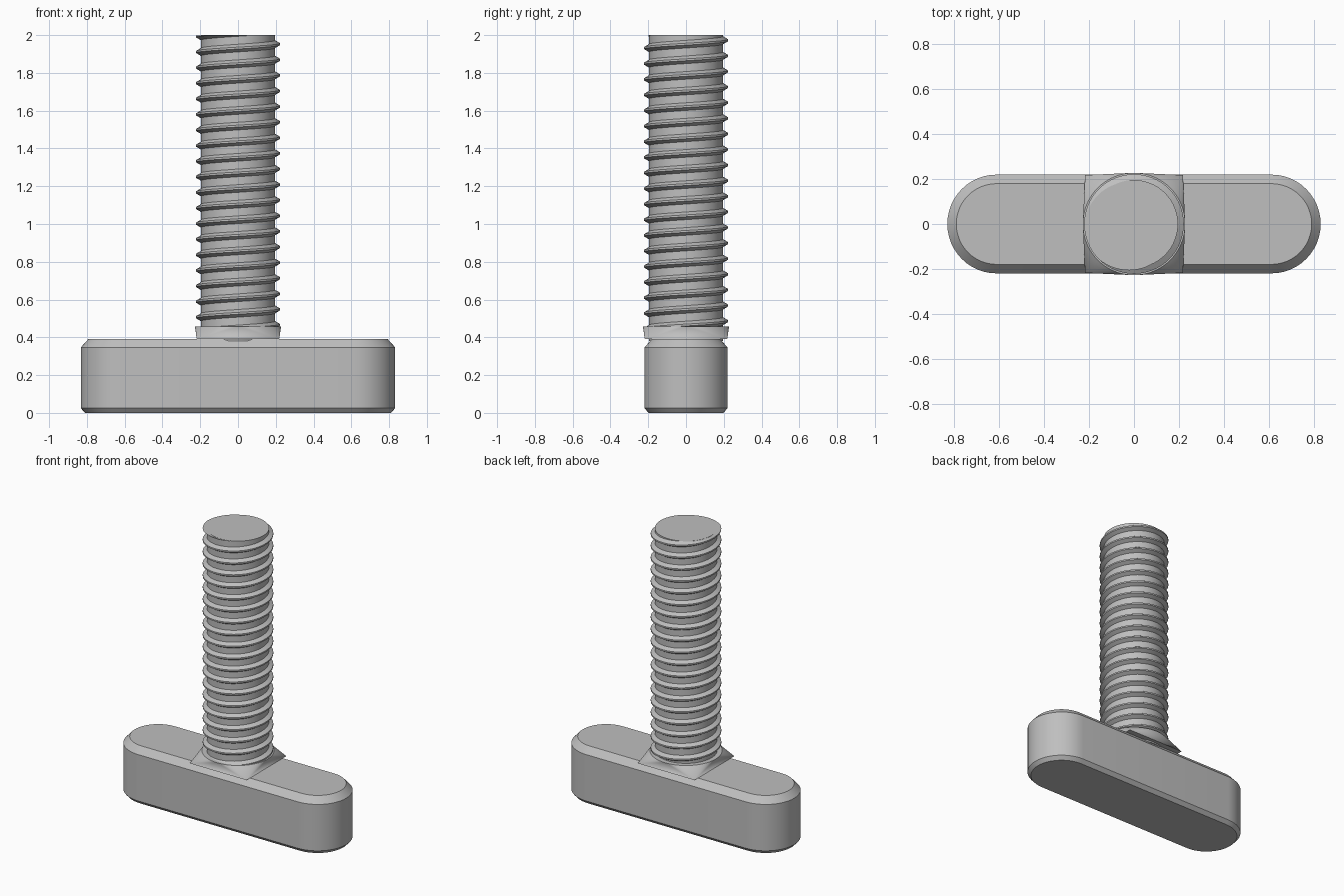
import bpy, bmesh, math
from mathutils import Vector

if "Cube" in bpy.data.objects:
    bpy.data.objects.remove(bpy.data.objects["Cube"])

steel = bpy.data.materials.new("plain_grey_steel")
steel.diffuse_color = (0.52, 0.52, 0.52, 1)
steel.use_nodes = True
steel.node_tree.nodes["Principled BSDF"].inputs["Base Color"].default_value = steel.diffuse_color

TOP, PITCH = 2.0, 0.0826


def finish(name, bm, angle=25):
    """Turn a bmesh into a smooth-shaded object with sharp edges kept."""
    bmesh.ops.recalc_face_normals(bm, faces=bm.faces)
    mesh = bpy.data.meshes.new(name)
    bm.to_mesh(mesh)
    bm.free()
    mesh.materials.append(steel)
    obj = bpy.data.objects.new(name, mesh)
    bpy.context.collection.objects.link(obj)
    bpy.ops.object.select_all(action='DESELECT')
    obj.select_set(True)
    bpy.context.view_layer.objects.active = obj
    bpy.ops.object.shade_smooth_by_angle(angle=math.radians(angle))
    return obj


def loft(bm, rings, caps=True):
    """Bridge equal-length closed rings of points, with end caps."""
    rows = [[bm.verts.new(p) for p in ring] for ring in rings]
    for a, b in zip(rows, rows[1:]):
        for i in range(len(a)):
            j = (i + 1) % len(a)
            bm.faces.new((a[i], a[j], b[j], b[i]))
    if caps:
        bm.faces.new(rows[0][::-1])
        bm.faces.new(rows[-1])


def circle(r, z, n=64):
    return [(r * math.cos(2 * math.pi * i / n), r * math.sin(2 * math.pi * i / n), z)
            for i in range(n)]


def stadium(r, z, centre=0.612, n=24):
    pts = []
    for side in (0, 1):
        for i in range(n + 1):
            a = -math.pi / 2 + math.pi * (side + i / n)
            pts.append((centre * (1 - 2 * side) + r * math.cos(a), r * math.sin(a), z))
    return pts


# Head: rounded bar with chamfered rims
bm = bmesh.new()
loft(bm, [stadium(0.198, 0), stadium(0.22, 0.025),
          stadium(0.22, 0.347), stadium(0.18, 0.391)])
finish("t_head", bm)

# Collar: square foot blending into a round top, as four corner cones and four flats
bm = bmesh.new()
S, R, Z0, Z1, N = 0.218, 0.228, 0.391, 0.457, 16
ring = [bm.verts.new(p) for p in circle(R, Z1, 4 * N)]
corners = [bm.verts.new((S * x, S * y, Z0)) for x, y in ((1, 1), (-1, 1), (-1, -1), (1, -1))]
for q in range(4):
    for i in range(N):
        bm.faces.new((corners[q], ring[(q * N + i + 1) % (4 * N)], ring[q * N + i]))
    bm.faces.new((corners[q], corners[(q + 1) % 4], ring[((q + 1) * N) % (4 * N)]))
bm.faces.new(ring)
bm.faces.new(corners)
finish("square_collar", bm)

# Shaft core
bm = bmesh.new()
loft(bm, [circle(0.196, 0.38), circle(0.196, TOP)])
finish("shaft_core", bm)

# Thread: right-hand helix with a trapezoid section, trimmed flat at both ends
bm = bmesh.new()
section = ((0.188, -0.025), (0.222, -0.005), (0.222, 0.005), (0.188, 0.025))
STEPS, PHASE = 64, 1.952
rings = []
for k in range(-20 * STEPS, 2 * STEPS + 1):
    a = 2 * math.pi * k / STEPS
    z = PHASE + PITCH * k / STEPS
    if 0.39 < z < TOP + 0.05:
        rings.append([(r * math.cos(a), r * math.sin(a), z + dz) for r, dz in section])
loft(bm, rings)
for height, up in ((TOP - 0.001, 1), (0.45, -1)):
    bmesh.ops.bisect_plane(bm, geom=bm.verts[:] + bm.edges[:] + bm.faces[:],
                           plane_co=Vector((0, 0, height)), plane_no=Vector((0, 0, up)),
                           clear_outer=True)
    bmesh.ops.holes_fill(bm, edges=[e for e in bm.edges if e.is_boundary], sides=0)
finish("screw_thread", bm)
